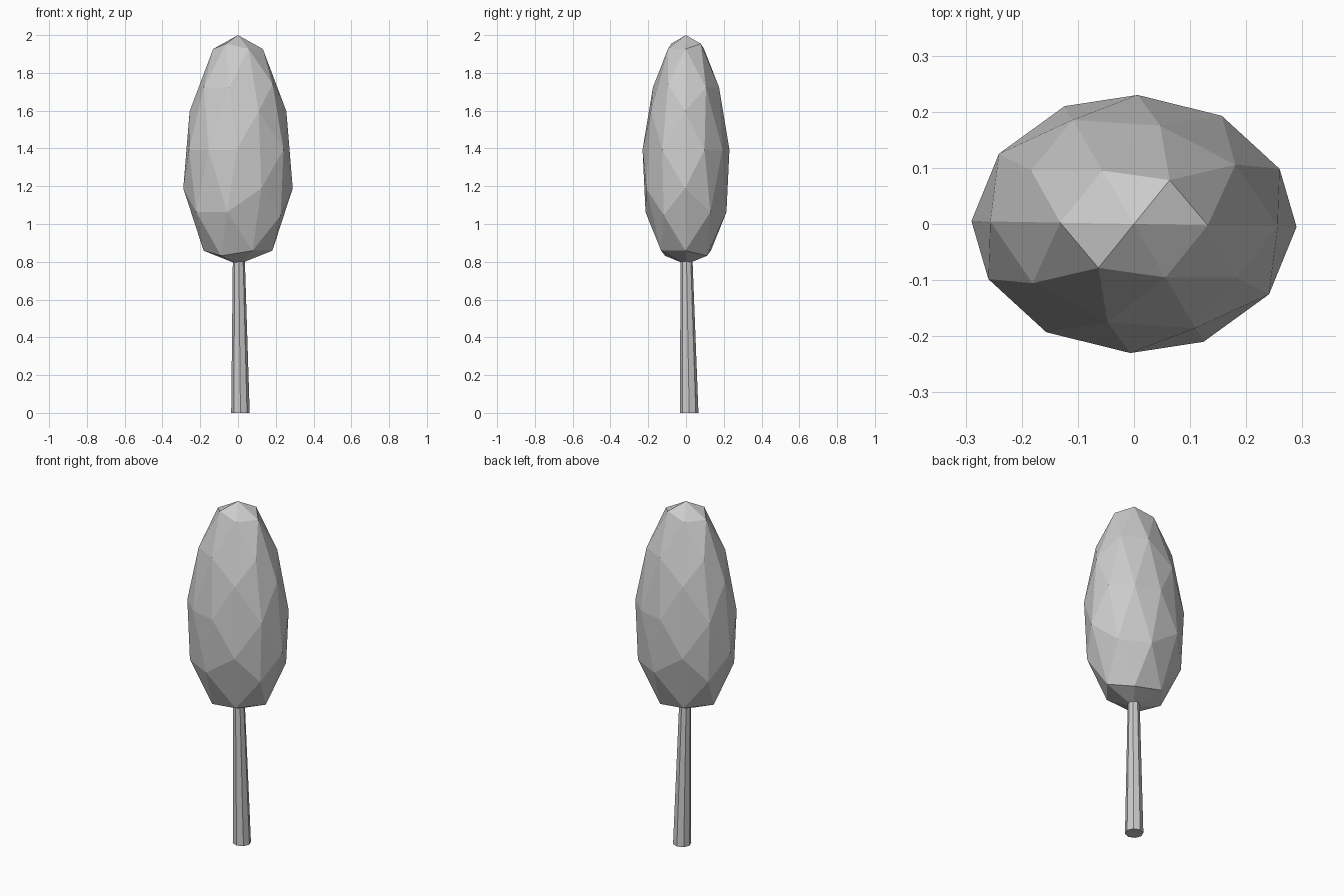
import bpy, bmesh, math
from mathutils import Vector, Matrix

if "Cube" in bpy.data.objects:
    bpy.data.objects.remove(bpy.data.objects["Cube"])


def add_object(name, bm):
    mesh = bpy.data.meshes.new(name)
    bmesh.ops.recalc_face_normals(bm, faces=bm.faces[:])
    bm.to_mesh(mesh)
    bm.free()
    obj = bpy.data.objects.new(name, mesh)
    bpy.context.collection.objects.link(obj)
    return obj


# Crown: faceted icosphere, turned so a six-sided vertex sits at the top
bm = bmesh.new()
bmesh.ops.create_icosphere(bm, subdivisions=2, radius=1)
pole = next(v for v in bm.verts if len(v.link_edges) == 6)
turn = pole.co.rotation_difference(Vector((0, 0, 1))).to_matrix()
bmesh.ops.rotate(bm, verts=bm.verts[:], cent=(0, 0, 0), matrix=turn)
corner = max((v for v in bm.verts if len(v.link_edges) == 5), key=lambda v: v.co.z)
angle = math.radians(57) - math.atan2(corner.co.y, corner.co.x)
bmesh.ops.rotate(bm, verts=bm.verts[:], cent=(0, 0, 0),
                 matrix=Matrix.Rotation(angle, 3, 'Z'))

# Stretch into a tall egg that is narrower at the top, with blunt ends
for v in bm.verts:
    u = v.co.z
    width = (1 - 0.2 * u) * (0.93 if abs(u) > 0.8 else 1)
    v.co = (v.co.x * 0.287 * width, v.co.y * 0.23 * width,
            1.393 + max(-0.607, min(0.607, 0.66 * u)))
add_object("crown", bm)

# Trunk: eight-sided tapered post, leaning slightly
bm = bmesh.new()
rings = []
for cx, cy, z, r in [(0.013, 0.017, 0, 0.049), (0.004, 0.002, 0.85, 0.031)]:
    rings.append([bm.verts.new((cx + r * math.cos(a), cy + r * math.sin(a), z))
                  for a in (i * math.tau / 8 for i in range(8))])
for i in range(8):
    j = (i + 1) % 8
    bm.faces.new((rings[0][i], rings[0][j], rings[1][j], rings[1][i]))
for ring in rings:
    bm.faces.new(ring)
add_object("trunk", bm)
